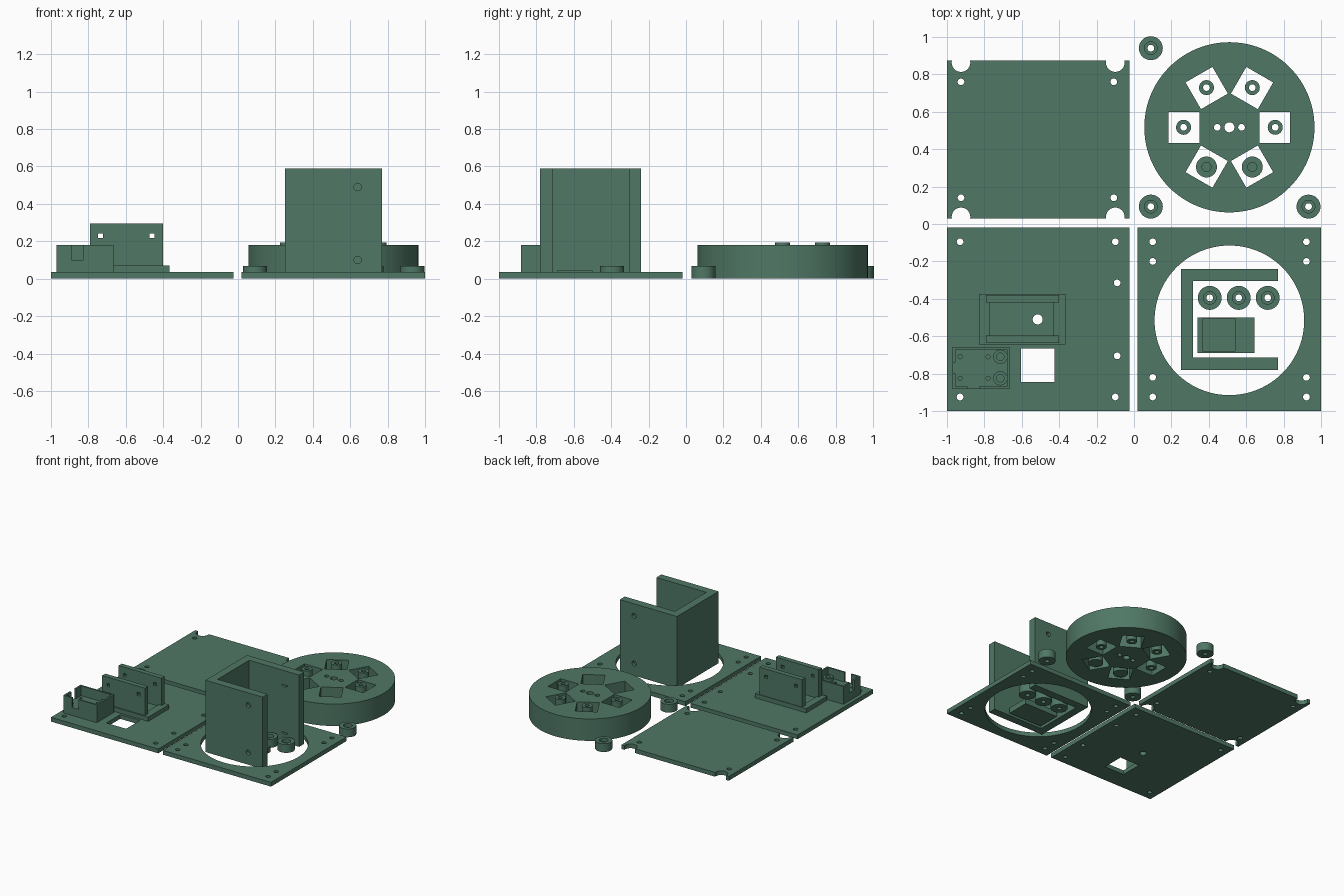
import bpy, bmesh, math
from mathutils import Matrix

cube = bpy.data.objects.get("Cube")
if cube:
    bpy.data.objects.remove(cube, do_unlink=True)

GREEN = (0.08, 0.188, 0.133, 1)
mat = bpy.data.materials.new("muted green")
mat.use_nodes = True
mat.diffuse_color = GREEN
mat.node_tree.nodes["Principled BSDF"].inputs["Base Color"].default_value = GREEN

T = 0.035          # plate thickness
LOW, HIGH = -0.1, 0.9   # reach of cutters that go right through


def box(x0, x1, y0, y1, z0, z1, turn=None):
    """Solid box as a function that adds itself to a bmesh."""
    def add(bm):
        m = Matrix.Translation(((x0 + x1) / 2, (y0 + y1) / 2, (z0 + z1) / 2))
        m = m @ Matrix.Diagonal((x1 - x0, y1 - y0, z1 - z0, 1))
        bmesh.ops.create_cube(bm, size=1, matrix=turn @ m if turn else m)
    return add


def rod(x, y, r, z0, z1, sides=32, along_y=False):
    """Solid cylinder; along_y swaps the roles: z0..z1 run along y, y is the height."""
    def add(bm):
        if along_y:
            m = Matrix.Translation((x, (z0 + z1) / 2, y)) @ Matrix.Rotation(math.pi / 2, 4, "X")
        else:
            m = Matrix.Translation((x, y, (z0 + z1) / 2))
        bmesh.ops.create_cone(bm, cap_ends=True, segments=sides, radius1=r,
                              radius2=r, depth=z1 - z0, matrix=m)
    return add


def hole(x, y, r=0.018):
    return rod(x, y, r, LOW, HIGH, 24)


def mesh_object(name, solids):
    bm = bmesh.new()
    for add in solids:
        add(bm)
    me = bpy.data.meshes.new(name)
    bm.to_mesh(me)
    bm.free()
    me.materials.append(mat)
    ob = bpy.data.objects.new(name, me)
    bpy.context.collection.objects.link(ob)
    return ob


def part(name, solids, cuts=()):
    """Solids minus cuts, shaded smooth with sharp edges kept."""
    ob = mesh_object(name, solids)
    if cuts:
        cutter = mesh_object(name + "_cutter", cuts)
        cutter.hide_render = True
        mod = ob.modifiers.new("cut", "BOOLEAN")
        mod.operation = "DIFFERENCE"
        mod.solver = "EXACT"
        mod.use_self = True
        mod.object = cutter
        dg = bpy.context.evaluated_depsgraph_get()
        result = bpy.data.meshes.new_from_object(ob.evaluated_get(dg))
        ob.modifiers.clear()
        ob.data = result
        bpy.data.objects.remove(cutter, do_unlink=True)
    bpy.ops.object.select_all(action="DESELECT")
    ob.select_set(True)
    bpy.context.view_layer.objects.active = ob
    bpy.ops.object.shade_smooth_by_angle(angle=math.radians(30))
    return ob


def grid(xs, ys, r=0.018):
    return [hole(x, y, r) for x in xs for y in ys]


# Base plate with a window and screw holes
part("base_plate", [box(-1, -0.025, -1, -0.02, 0, T)],
     grid((-0.93, -0.1), (-0.095, -0.925)) + grid((-0.09,), (-0.315, -0.705))
     + [hole(-0.515, -0.51, 0.027), box(-0.605, -0.425, -0.845, -0.665, LOW, HIGH)])

# Motor mount: recessed foot and two upright walls with square slots
part("mount_foot", [box(-0.83, -0.365, -0.645, -0.375, T, 0.07)],
     [box(-0.77, -0.43, -0.6, -0.415, 0.055, HIGH), hole(-0.515, -0.51, 0.027)])
for side, y in (("front", -0.615), ("back", -0.4)):
    part("mount_wall_" + side, [box(-0.79, -0.4, y - 0.02, y + 0.02, 0.065, 0.295)],
         [box(x - 0.013, x + 0.013, y - 0.1, y + 0.1, 0.217, 0.243) for x in (-0.735, -0.46)])

# Open switch case with notched walls, pin holes and two ring seats
part("switch_case", [box(-0.97, -0.665, -0.883, -0.658, T, 0.18)],
     [box(-0.955, -0.68, -0.87, -0.672, 0.1, HIGH),
      box(-0.89, -0.83, -0.95, -0.86, 0.1, HIGH),
      box(-1.05, -0.945, -0.8, -0.74, 0.1, HIGH)]
     + [rod(x, y, 0.011, 0.06, 0.15, 16) for x in (-0.93, -0.78) for y in (-0.71, -0.825)])
for i, y in enumerate((-0.71, -0.825)):
    part(f"case_ring_{i}", [rod(-0.715, y, 0.038, 0.095, 0.13)],
         [rod(-0.715, y, 0.02, 0.105, HIGH)])

# Cover plate with scalloped edges
part("cover_plate", [box(-1, -0.025, 0.03, 0.873, 0, T)],
     grid((-0.925, -0.1), (0.863, 0.038), 0.05) + grid((-0.925, -0.108), (0.76, 0.14)))

# Ring plate with the large round opening
part("ring_plate", [box(0.02, 1, -1, -0.02, 0, T)],
     [rod(0.51, -0.515, 0.4, LOW, HIGH, 96)]
     + grid((0.1, 0.922), (-0.095, -0.2, -0.82, -0.925)))

# Tall U bracket with blind screw holes outside and nut pockets inside
bracket_cuts = [box(0.315, 0.9, -0.715, -0.305, LOW, HIGH)]
for z in (0.1, 0.49):
    for outer, inner, s in ((-0.78, -0.715, 1), (-0.24, -0.305, -1)):
        a, b = sorted((outer - s * 0.03, outer + s * 0.025))
        bracket_cuts.append(rod(0.64, z, 0.02, a, b, 24, True))
        a, b = sorted((inner - s * 0.03, inner + s * 0.0))
        bracket_cuts.append(rod(0.64, z, 0.036, a, b, 6, True))
part("u_bracket", [box(0.25, 0.77, -0.78, -0.24, 0, 0.59)], bracket_cuts)

# Small recessed block inside the bracket
part("small_block", [box(0.34, 0.645, -0.69, -0.5, 0, 0.045)],
     [box(0.365, 0.54, -0.68, -0.505, 0.02, HIGH)])

# Loose counterbored spacers
spots = [(0.405, -0.395), (0.56, -0.395), (0.715, -0.395),
         (0.09, 0.94), (0.09, 0.093), (0.933, 0.093)]
for i, (x, y) in enumerate(spots):
    part(f"spacer_{i}", [rod(x, y, 0.064, 0, 0.068)],
         [hole(x, y), rod(x, y, 0.034, 0.04, HIGH)])

# Round carousel with six square pockets and hub holes
CX, CY, REACH = 0.51, 0.517, 0.245
pockets = []
for k in range(6):
    angle = k * math.pi / 3
    turn = Matrix.Translation((CX, CY, 0)) @ Matrix.Rotation(angle, 4, "Z")
    pockets.append(box(0.16, 0.325, -0.083, 0.083, LOW, HIGH, turn))
    x, y = CX + REACH * math.cos(angle), CY + REACH * math.sin(angle)
    if k < 4:
        part(f"pocket_tube_{k}", [rod(x, y, 0.04, 0, 0.193)], [hole(x, y)])
    else:
        part(f"pocket_cap_{k}", [rod(x, y, 0.056, 0, 0.07)],
             [rod(x, y, 0.024, 0.03, HIGH)])
part("carousel", [rod(CX, CY, 0.455, 0, 0.18, 96)],
     pockets + [hole(CX, CY, 0.027), hole(CX - 0.065, CY), hole(CX + 0.065, CY)])
